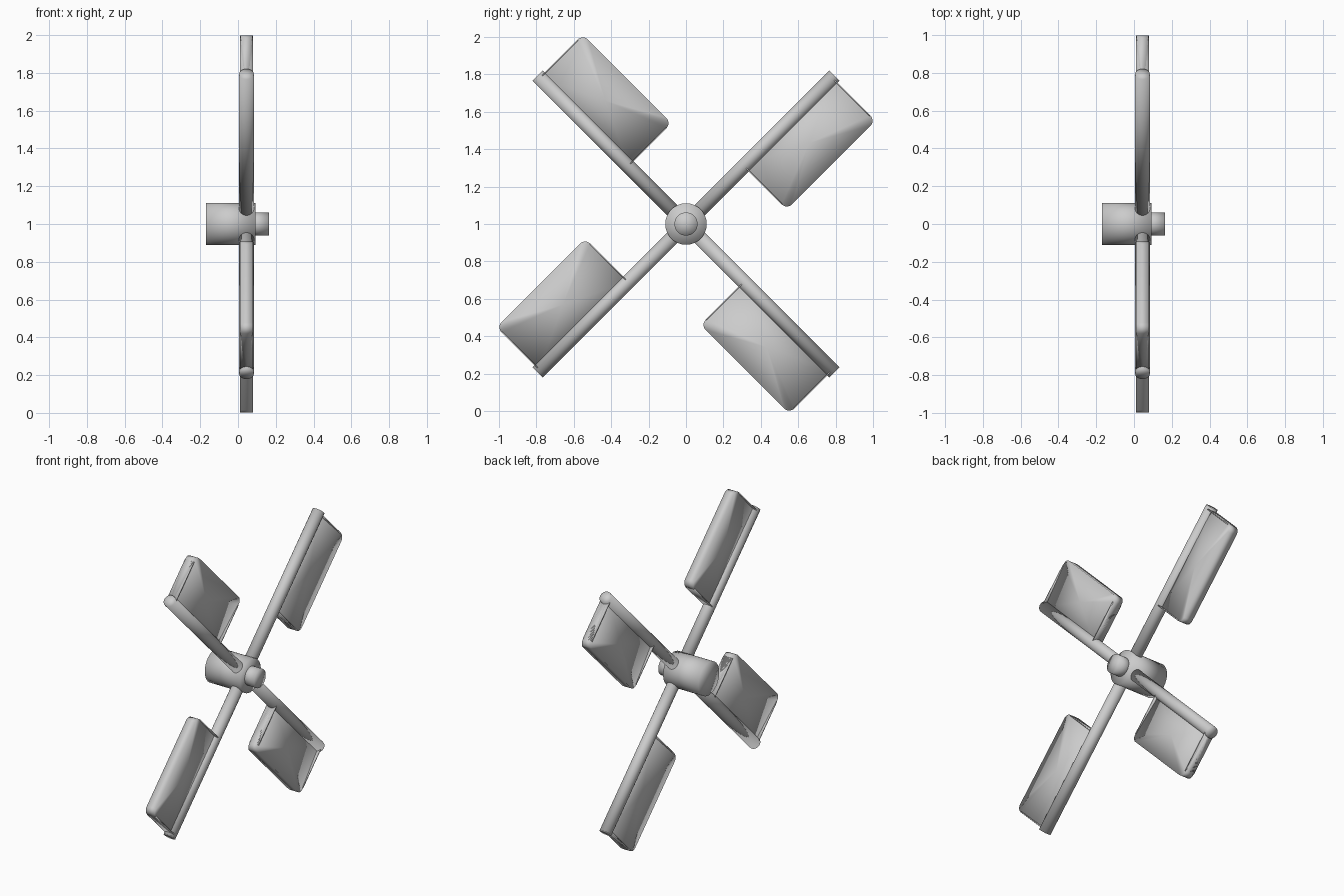
import bpy, bmesh, math
from mathutils import Matrix, Vector

if "Cube" in bpy.data.objects:
    bpy.data.objects.remove(bpy.data.objects["Cube"], do_unlink=True)

grey = bpy.data.materials.new("plain_grey")
grey.use_nodes = True
COLOUR = (0.6, 0.6, 0.6, 1)
grey.diffuse_color = COLOUR
grey.node_tree.nodes["Principled BSDF"].inputs["Base Color"].default_value = COLOUR

CENTRE = Vector((0.045, 0, 1))      # where the arms cross
NEAR, FAR, OUTER = 0.436, 1.107, 0.327
HALF = 0.034                        # half thickness of a sail at its outer edge


def rod(name, start, end, radius):
    axis = end - start
    bpy.ops.mesh.primitive_cylinder_add(
        vertices=32, radius=radius, depth=axis.length, end_fill_type='TRIFAN',
        location=(start + end) / 2, rotation=axis.to_track_quat('Z', 'Y').to_euler())
    ob = bpy.context.object
    ob.name = name
    ob.data.materials.append(grey)
    bpy.ops.object.shade_smooth()
    return ob


def slab(name, outline, half, matrix):
    """Solid between two mirrored copies of a (radial, sideways) outline."""
    bm = bmesh.new()
    front = [bm.verts.new((half(v), u, v)) for u, v in outline]
    back = [bm.verts.new((-half(v), u, v)) for u, v in outline]
    broad = [bm.faces.new(front), bm.faces.new(back[::-1])]
    n = len(outline)
    for i in range(n):
        j = (i + 1) % n
        bm.faces.new((front[j], front[i], back[i], back[j]))
    bmesh.ops.poke(bm, faces=broad)
    bmesh.ops.transform(bm, matrix=matrix, verts=bm.verts)
    bmesh.ops.recalc_face_normals(bm, faces=bm.faces)
    for f in bm.faces:
        f.smooth = True
    mesh = bpy.data.meshes.new(name)
    bm.to_mesh(mesh)
    bm.free()
    mesh.materials.append(grey)
    ob = bpy.data.objects.new(name, mesh)
    bpy.context.collection.objects.link(ob)
    return ob


# Sail outline with two rounded outer corners
R = 0.04
sail_shape = [(NEAR, 0.0)]
for cu, start in ((NEAR + R, math.pi), (FAR - R, math.pi / 2)):
    for k in range(7):
        t = start - k * math.pi / 12
        sail_shape.append((cu + R * math.cos(t), OUTER - R + R * math.sin(t)))
sail_shape.append((FAR, 0.0))


def taper(v):
    return 0.012 + (HALF - 0.012) * v / OUTER


# Hub and shaft
rod("hub", Vector((-0.17, 0, 1)), Vector((0.093, 0, 1)), 0.111)
rod("shaft", Vector((0.05, 0, 1)), Vector((0.163, 0, 1)), 0.062)

# Four arms, each with a sail on its clockwise side
for i, name in enumerate(("upper_back", "upper_front", "lower_front", "lower_back")):
    a = math.pi / 4 + i * math.pi / 2
    radial = Vector((0, math.cos(a), math.sin(a)))
    side = Vector((0, math.sin(a), -math.cos(a)))
    rod(name + "_arm", CENTRE, CENTRE + radial * 1.122, 0.039)
    m = Matrix.Translation(CENTRE) @ Matrix((Vector((1, 0, 0)), radial, side)).transposed().to_4x4()
    slab(name + "_sail", sail_shape, taper, m)
    # thin full-depth end walls
    for tag, u0, u1 in (("inner", NEAR, NEAR + 0.006), ("outer", FAR - 0.006, FAR)):
        wall = [(u0, 0), (u0, OUTER - R), (u1, OUTER - R), (u1, 0)]
        slab(name + "_" + tag + "_end_wall", wall, lambda v: HALF, m)
